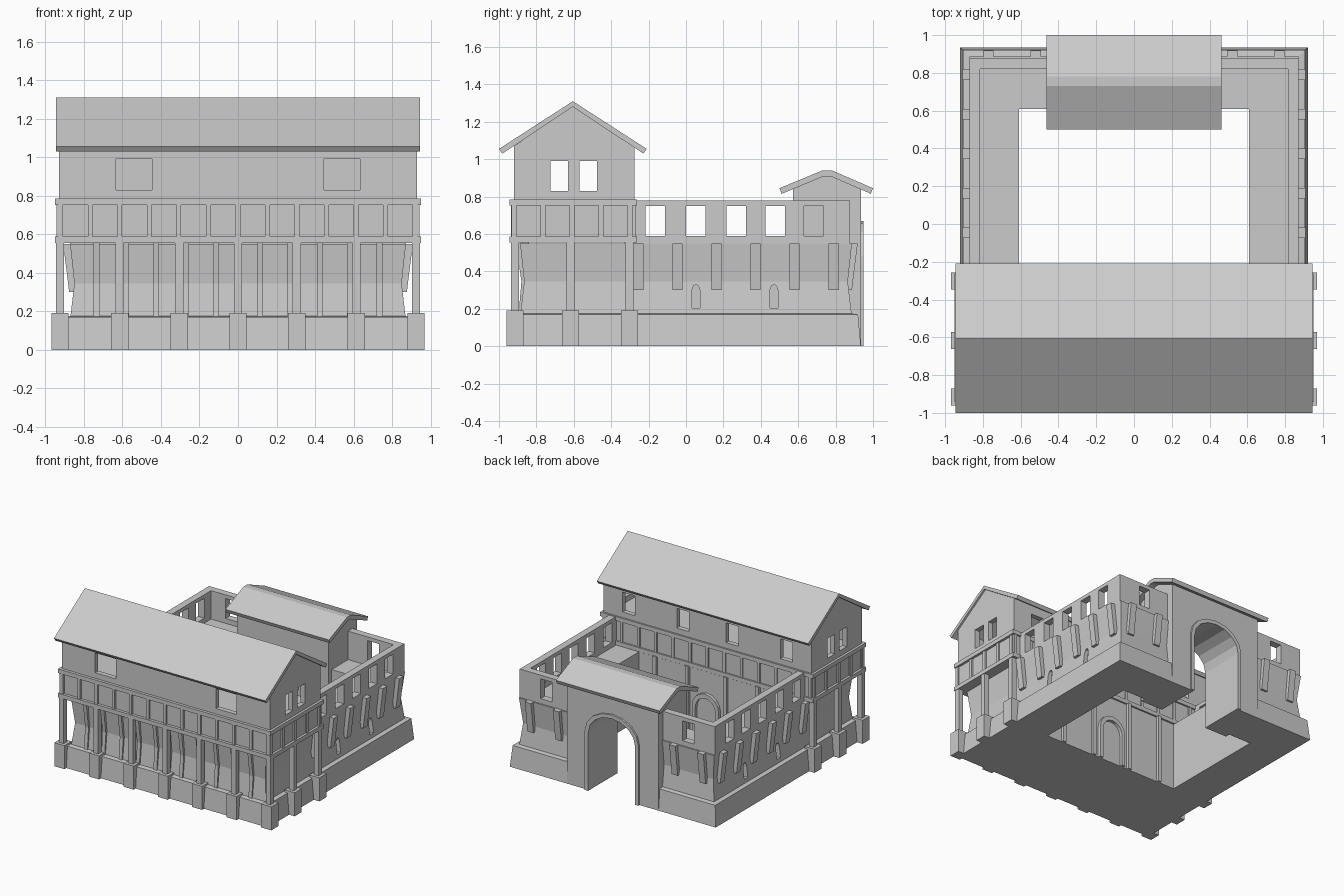
import bpy, bmesh, math

if "Cube" in bpy.data.objects:
    bpy.data.objects.remove(bpy.data.objects["Cube"])


def prism(bm, pts, axis, a, b):
    """Extrude a 2D outline along an axis: x -> (y, z), y -> (x, z)."""
    place = (lambda p, t: (t, p[0], p[1])) if axis == 'x' else (lambda p, t: (p[0], t, p[1]))
    lo = [bm.verts.new(place(p, a)) for p in pts]
    hi = [bm.verts.new(place(p, b)) for p in pts]
    bm.faces.new(lo)
    bm.faces.new(hi[::-1])
    n = len(pts)
    for i in range(n):
        j = (i + 1) % n
        bm.faces.new((lo[i], lo[j], hi[j], hi[i]))


def box(bm, x0, x1, y0, y1, z0, z1):
    prism(bm, [(y0, z0), (y1, z0), (y1, z1), (y0, z1)], 'x', x0, x1)


def make(name, bm):
    bmesh.ops.recalc_face_normals(bm, faces=bm.faces[:])
    me = bpy.data.meshes.new(name)
    bm.to_mesh(me)
    bm.free()
    ob = bpy.data.objects.new(name, me)
    bpy.context.collection.objects.link(ob)
    return ob


def cut(ob, bm):
    cutter = make("cutter", bm)
    cutter.hide_render = True
    mod = ob.modifiers.new("cut", 'BOOLEAN')
    mod.operation, mod.solver, mod.object = 'DIFFERENCE', 'EXACT', cutter
    bpy.context.view_layer.objects.active = ob
    bpy.ops.object.modifier_apply(modifier=mod.name)
    bpy.data.objects.remove(cutter)


def arch(c, w, spring, top, base=0.0, n=8):
    """Arch outline from bottom right over the top to bottom left."""
    pts = [(c + w, base)]
    for i in range(n + 1):
        t = math.pi * i / n
        pts.append((c + w * math.cos(t), spring + (top - spring) * math.sin(t)))
    return pts + [(c - w, base)]


def ring_body(name, levels):
    """Closed loft through rectangles (x0, x1, y0, y1, z)."""
    bm = bmesh.new()
    rings = [[bm.verts.new(p) for p in ((x0, y0, z), (x1, y0, z), (x1, y1, z), (x0, y1, z))]
             for x0, x1, y0, y1, z in levels]
    for k, r in enumerate(rings):
        s = rings[(k + 1) % len(rings)]
        for i in range(4):
            j = (i + 1) % 4
            bm.faces.new((r[i], r[j], s[j], s[i]))
    return make(name, bm)


# Main ring of the fort: battered plinth, flared wall, open courtyard
outer = [(.92, 0), (.905, .17), (.87, .175), (.85, .345), (.872, .55)]
levels = [(-w, w, -w - .015, w + .015, z) for w, z in outer]
levels += [(-.61, .61, -.27, .61, .55), (-.61, .61, -.27, .61, 0)]
wall = ring_body("fort_wall", levels)

gate = arch(0, .21, .47, .64, -.05)
bm = bmesh.new()
prism(bm, gate, 'y', .4, 1.1)
for y in (.053, .47):                       # arrow slits on both sides
    for s in (-1, 1):
        prism(bm, arch(y, .022, .29, .33, .205, 6), 'x', s * .825, s * 1.0)
cut(wall, bm)

# Parapet with window openings
ox, oy, ix, iy = .872, .877, .815, .82
parapet = ring_body("parapet", [
    (-ox, ox, -.33, oy, .55), (-ox, ox, -.33, oy, .78),
    (-ix, ix, -.29, iy, .78), (-ix, ix, -.29, iy, .55)])
bm = bmesh.new()
for y in (-.165, .053, .268, .477, .683):
    box(bm, -1, 1, y - .052, y + .052, .59, .75)
for x in (-.635, .635):
    box(bm, x - .05, x + .05, .78, .95, .59, .75)
box(bm, -.39, .39, .77, .96, .5, .9)
cut(parapet, bm)

# Slanted corbels under the parapet
bm = bmesh.new()
prof = [(.83, .30), (.877, .30), (.908, .55), (.85, .55)]
for s in (-1, 1):
    for i in range(6):
        y = -.255 + .209 * i
        prism(bm, [(s * a, z) for a, z in prof], 'y', y - .027, y + .027)
    for x in (.52, .77):
        prism(bm, [(a + .01, z) for a, z in prof], 'x', s * x - .027, s * x + .027)
make("wall_corbels", bm)

# Timber studs on the front wall behind the posts
bm = bmesh.new()
prof = [(-.84, .17), (-.895, .17), (-.88, .345), (-.91, .56), (-.84, .56)]
for x in [0] + [s * (.115 + .155 * i) for s in (-1, 1) for i in range(5)]:
    prism(bm, prof, 'x', x - .015, x + .015)
make("front_wall_studs", bm)

# Pedestals and posts carrying the upper storey
ped, post = bmesh.new(), bmesh.new()
spots = [(x, -.915) for x in (-.925, -.615, -.305, 0, .305, .615, .925)]
spots += [(s * .925, y) for s in (-1, 1) for y in (-.617, -.302)]
for x, y in spots:
    box(ped, x - .045, x + .045, y - .045, y + .045, 0, .19)
    box(post, x - .021, x + .021, y - .021, y + .021, .19, .57)
make("pedestals", ped)
make("posts", post)

# Upper house: hollow gabled shell with windows
bm = bmesh.new()
prism(bm, [(-.92, .56), (-.275, .56), (-.275, 1.07), (-.605, 1.285), (-.92, 1.07)], 'x', -.93, .93)
house = make("upper_house", bm)
bm = bmesh.new()
prism(bm, [(-.88, .77), (-.315, .77), (-.315, 1.045), (-.605, 1.235), (-.88, 1.045)], 'x', -.89, .89)
cut(house, bm)
bm = bmesh.new()
for y in (-.677, -.523):
    box(bm, -1, 1, y - .047, y + .047, .83, .99)
for s in (-1, 1):
    box(bm, s * .54 - .093, s * .54 + .093, -1, -.85, .83, .99)
    for x in (.22, .705):
        box(bm, s * x - .055, s * x + .055, -.35, -.2, .83, .99)
cut(house, bm)

bm = bmesh.new()
prism(bm, [(-1, 1.055), (-.605, 1.31), (-.21, 1.055), (-.228, 1.03), (-.605, 1.28), (-.982, 1.03)],
      'x', -.945, .945)
make("main_roof", bm)

# Panelled band around the upper house
bm = bmesh.new()
for z0, z1 in ((.555, .588), (.752, .785)):
    box(bm, -.95, .95, -.943, -.262, z0, z1)
for i in range(13):
    x = -.92 + .1533 * i
    box(bm, x - .012, x + .012, -.936, -.90, .57, .77)
    box(bm, x - .012, x + .012, -.30, -.266, .57, .77)
for i in range(5):
    y = -.92 + .155 * i
    for s in (-1, 1):
        box(bm, s * .91, s * .942, y - .014, y + .014, .57, .77)
make("band_frame", bm)

# Courtyard door frame and pilasters
bm = bmesh.new()
prism(bm, arch(0, .12, .26, .38) + arch(0, .09, .25, .345)[::-1], 'y', -.28, -.245)
for x in (-.46, -.17, .17, .46):
    box(bm, x - .015, x + .015, -.28, -.25, 0, .56)
make("courtyard_door_frame", bm)

# Gatehouse with arched passage, surround and clipped-ridge roof
opening = arch(0, .21, .47, .64)
bm = bmesh.new()
prism(bm, [(-.41, 0), (-.41, .85), (.41, .85), (.41, 0)] + opening, 'y', .572, .935)
make("gatehouse", bm)
bm = bmesh.new()
prism(bm, [(.572, .84), (.935, .84), (.935, .855), (.78, .92), (.73, .92), (.572, .855)], 'x', -.41, .41)
make("gatehouse_gables", bm)
bm = bmesh.new()
prism(bm, arch(0, .24, .48, .67) + opening[::-1], 'y', .93, .95)
make("gate_surround", bm)
bm = bmesh.new()
prism(bm, [(.5, .845), (.73, .94), (.78, .94), (1, .845), (.988, .815),
           (.775, .908), (.735, .908), (.512, .815)], 'x', -.463, .463)
make("gatehouse_roof", bm)
